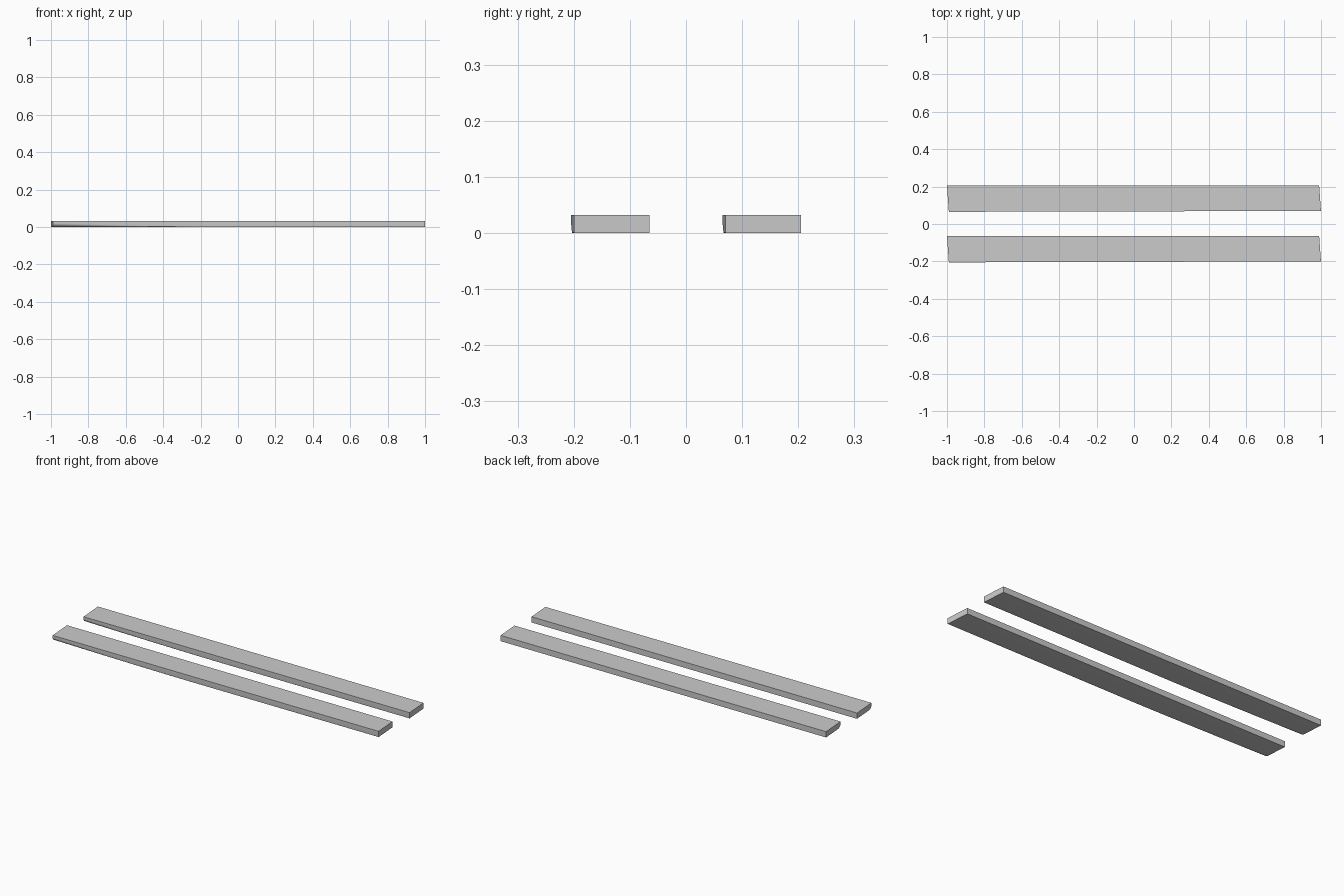
import bpy, bmesh, math

if "Cube" in bpy.data.objects:
    bpy.data.objects.remove(bpy.data.objects["Cube"])

HEIGHT = 0.032
SKEW = 0.01          # sideways shear of the plank ends
BACK, FRONT_L, FRONT_R = 0.07, -0.07, -0.065
ARC = 6


def section(t):
    """Cross-section at t (0 = left end, 1 = right end); rounded lower front edge fades out."""
    front = FRONT_L + (FRONT_R - FRONT_L) * t
    r = max(0.0006, 0.02 * max(0.0, 1 - t / 0.45) ** 1.5)
    pts = [(BACK, 0), (BACK, HEIGHT), (front, HEIGHT)]
    for i in range(ARC + 1):
        a = math.pi / 2 * i / ARC
        pts.append((front + 1.25 * r * (1 - math.cos(a)), r * (1 - math.sin(a))))
    x0 = -1 + 1.99 * t
    return [(x0 + SKEW * (BACK - y) / (BACK - FRONT_L), y, z) for y, z in pts]


def plank(name, y_offset):
    bm = bmesh.new()
    stations = [0, .05, .1, .15, .2, .25, .3, .35, .4, .45, 1]
    rings = [[bm.verts.new(p) for p in section(t)] for t in stations]
    n = len(rings[0])
    # skin between sections
    for a, b in zip(rings, rings[1:]):
        for i in range(n):
            j = (i + 1) % n
            bm.faces.new((a[i], a[j], b[j], b[i]))
    # slanted ends
    bm.faces.new(rings[0])
    bm.faces.new(rings[-1])
    bmesh.ops.recalc_face_normals(bm, faces=bm.faces)
    me = bpy.data.meshes.new(name)
    bm.to_mesh(me)
    bm.free()
    ob = bpy.data.objects.new(name, me)
    ob.location.y = y_offset
    bpy.context.collection.objects.link(ob)
    bpy.context.view_layer.objects.active = ob
    ob.select_set(True)
    bpy.ops.object.shade_smooth_by_angle(angle=math.radians(30))
    ob.select_set(False)


# two identical parallel planks
plank("front_plank", -0.135)
plank("back_plank", 0.135)
